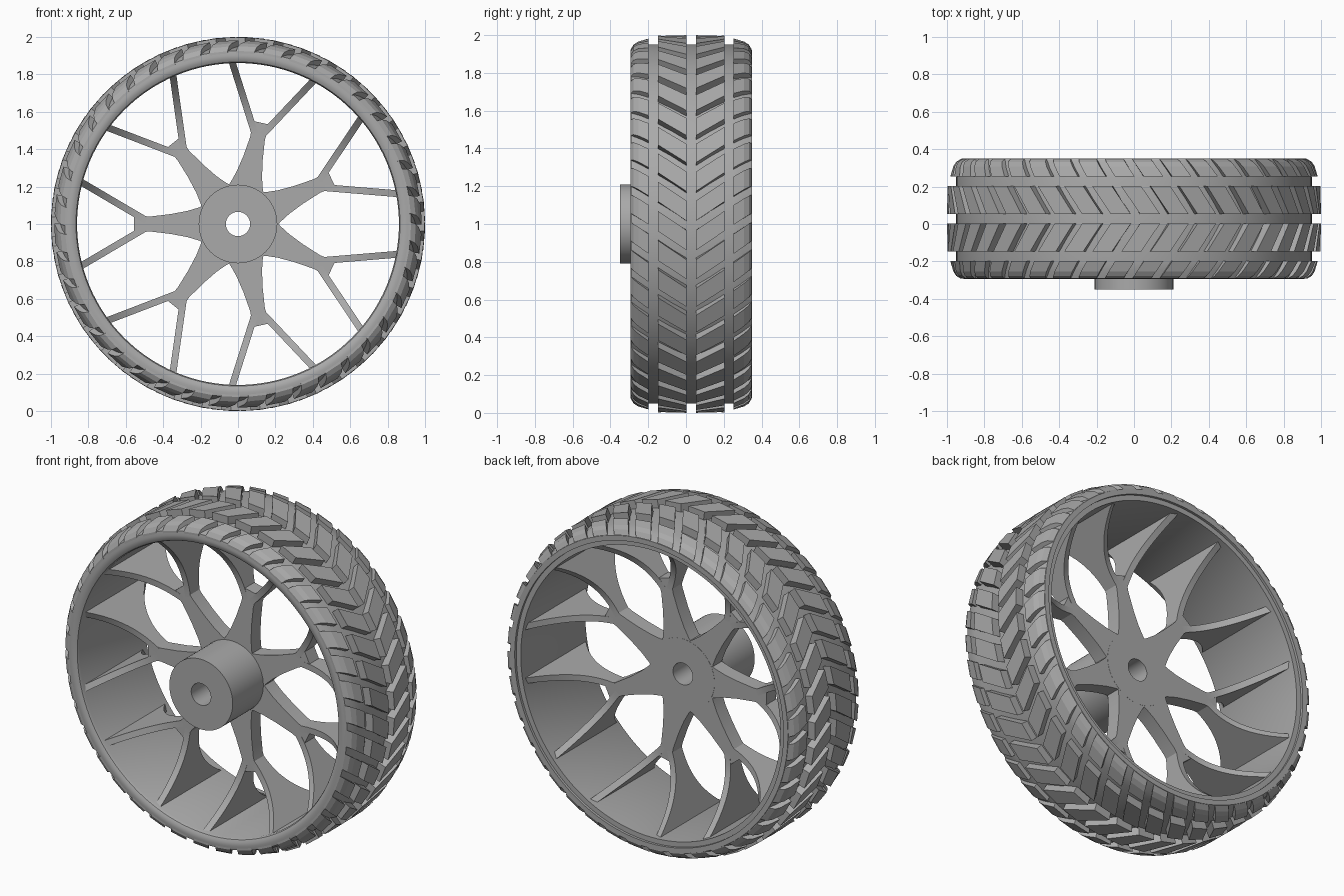
import bpy, bmesh
from math import sin, cos, pi, radians

cube = bpy.data.objects.get("Cube")
if cube:
    bpy.data.objects.remove(cube)

grey = bpy.data.materials.new("grey")
grey.use_nodes = True
grey.diffuse_color = (0.4, 0.4, 0.4, 1)
grey.node_tree.nodes["Principled BSDF"].inputs["Base Color"].default_value = (0.4, 0.4, 0.4, 1)

MID = 0.0275       # centre plane of the tyre
TREADS = 40
LEAN = 0.68        # tread sweep per unit of width
SPOKES = 7


def polar(r, a, y):
    return (r * cos(a), y, 1 + r * sin(a))


def finish(name, bm, smooth=True):
    bmesh.ops.recalc_face_normals(bm, faces=bm.faces)
    mesh = bpy.data.meshes.new(name)
    bm.to_mesh(mesh)
    bm.free()
    mesh.materials.append(grey)
    obj = bpy.data.objects.new(name, mesh)
    bpy.context.collection.objects.link(obj)
    if smooth:
        bpy.ops.object.select_all(action="DESELECT")
        obj.select_set(True)
        bpy.context.view_layer.objects.active = obj
        bpy.ops.object.shade_smooth_by_angle(angle=radians(30))
    return obj


def lathe(name, profile, steps=128):
    """Spin a closed (radius, y) profile about the axle."""
    bm = bmesh.new()
    rings = [[bm.verts.new(polar(r, 2 * pi * i / steps, y)) for r, y in profile]
             for i in range(steps)]
    n = len(profile)
    for i in range(steps):
        a, b = rings[i], rings[(i + 1) % steps]
        for j in range(n):
            k = (j + 1) % n
            bm.faces.new((a[j], a[k], b[k], b[j]))
    return finish(name, bm)


def loft(bm, sections):
    """Skin four-cornered sections into a closed bar."""
    rows = [[bm.verts.new(p) for p in s] for s in sections]
    for a, b in zip(rows, rows[1:]):
        for j in range(4):
            k = (j + 1) % 4
            bm.faces.new((a[j], a[k], b[k], b[j]))
    bm.faces.new(rows[0])
    bm.faces.new(rows[-1][::-1])


# Tyre carcass with rounded lips, joined to the rim barrel
lathe("tyre_and_rim", [
    (0.86, -0.27), (0.866, -0.284), (0.88, -0.292), (0.90, -0.295), (0.925, -0.29),
    (0.94, -0.25), (0.95, -0.2), (0.95, 0.25), (0.94, 0.30), (0.92, 0.35),
    (0.89, 0.35), (0.89, 0.335), (0.86, 0.335)])

# Hub with axle hole
lathe("hub", [(0.065, -0.35), (0.21, -0.35), (0.21, 0.03), (0.065, 0.03)], 64)


# Chevron tread rows: (distance from centre plane, outer radius) per station
def tread_row(name, side, stations):
    bm = bmesh.new()
    width = 2 * pi / TREADS * 0.68
    for i in range(TREADS):
        sections = []
        for d, r in stations:
            a = 2 * pi * i / TREADS + LEAN * d
            y = MID + side * d
            sections.append([polar(0.90, a, y), polar(r, a, y),
                             polar(r, a + width, y), polar(0.90, a + width, y)])
        loft(bm, sections)
    return finish(name, bm, False)


for side, label in ((-1, "front"), (1, "rear")):
    tread_row(label + "_inner_tread", side, [(0.0255, 1.0), (0.175, 0.998)])
    tread_row(label + "_outer_tread", side,
              [(0.225, 0.982), (0.28, 0.966), (0.305, 0.95), (0.32, 0.925)])


# Forked spokes: tapered stem, then two blades flaring to the full rim width
def spoke(name, angle):
    bm = bmesh.new()
    c, s = cos(angle), sin(angle)

    def place(u, v, y):
        return (u * c - v * s, y, 1 + u * s + v * c)

    front, back = -0.06, 0.029
    stem = [(0.15, 0.115), (0.21, 0.088), (0.27, 0.07), (0.36, 0.053), (0.47, 0.04),
            (0.51, 0.043), (0.555, 0.04)]
    loft(bm, [[place(u, -w, front), place(u, w, front),
               place(u, w, back), place(u, -w, back)] for u, w in stem])
    start = (0.49, 0.019)
    end = (0.87 * cos(radians(15)), 0.87 * sin(radians(15)))
    for side in (-1, 1):
        sections = []
        for i in range(15):
            t = i / 14
            u = start[0] + (end[0] - start[0]) * t
            v = side * (start[1] + (end[1] - start[1]) * t)
            flare = t ** 2.4
            f, b = front - 0.21 * flare, back + 0.29 * flare
            n = (-0.0095 * side, 0.0155)      # half thickness of the blade
            sections.append([place(u - n[0], v - n[1], f), place(u + n[0], v + n[1], f),
                             place(u + n[0], v + n[1], b), place(u - n[0], v - n[1], b)])
        loft(bm, sections)
    return finish(name, bm)


for i in range(SPOKES):
    spoke("spoke_%d" % (i + 1), pi + 2 * pi * i / SPOKES)
